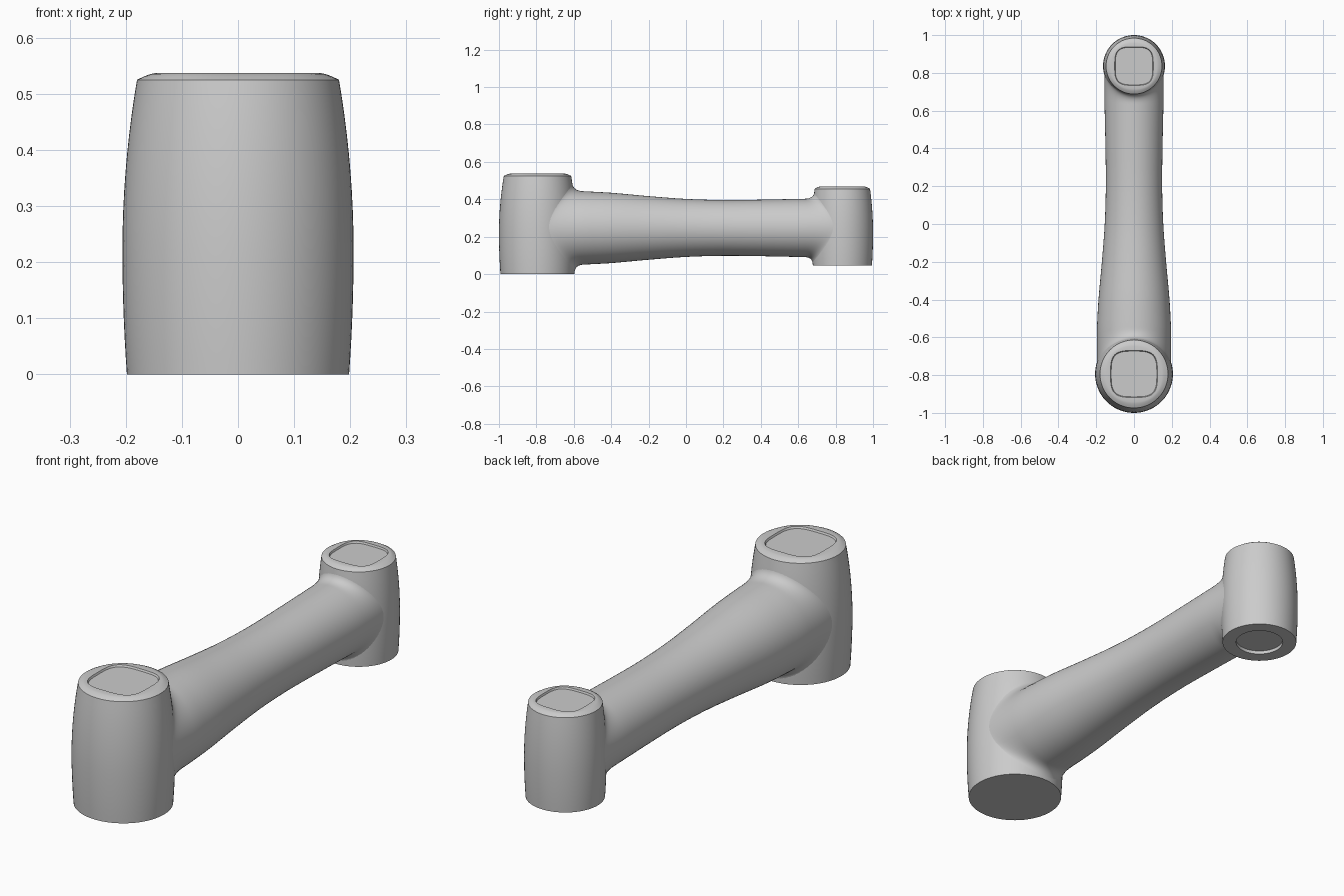
import bpy, bmesh, math

if "Cube" in bpy.data.objects:
    bpy.data.objects.remove(bpy.data.objects["Cube"])

SEG = 72
ARM_Z = 0.247
# centre y, bottom z, shoulder z, bottom / widest / top radius
BIG = dict(y=-0.794, z0=0.0, z1=0.525, rb=0.198, rm=0.206, rt=0.180)
SMALL = dict(y=0.836, z0=0.045, z1=0.456, rb=0.158, rm=0.164, rt=0.148)


def hub_radius(h, z):
    """Barrel bulge, widest at z = 0.22."""
    d = z - 0.22
    end, edge = (h["z1"], h["rt"]) if d > 0 else (h["z0"], h["rb"])
    return h["rm"] - (h["rm"] - edge) * (d / (end - 0.22)) ** 2


def loft(name, rings, angle=25):
    """Skin a list of closed point rings and cap both ends."""
    bm = bmesh.new()
    loops = [[bm.verts.new(p) for p in r] for r in rings]
    n = len(loops[0])
    for a, b in zip(loops, loops[1:]):
        for i in range(n):
            j = (i + 1) % n
            bm.faces.new((a[i], a[j], b[j], b[i]))
    bm.faces.new(loops[0])
    bm.faces.new(loops[-1])
    bmesh.ops.recalc_face_normals(bm, faces=bm.faces)
    me = bpy.data.meshes.new(name)
    bm.to_mesh(me)
    bm.free()
    ob = bpy.data.objects.new(name, me)
    bpy.context.collection.objects.link(ob)
    bpy.ops.object.select_all(action='DESELECT')
    ob.select_set(True)
    bpy.context.view_layer.objects.active = ob
    bpy.ops.object.shade_smooth_by_angle(angle=math.radians(angle))
    return ob


def hub_ring(h, r, z, n=2.0):
    """Circle (n = 2) or rounded square (n > 2) around the hub axis."""
    pts = []
    for i in range(SEG):
        t = 2 * math.pi * i / SEG
        c, s = math.cos(t), math.sin(t)
        k = r / (abs(c) ** n + abs(s) ** n) ** (1 / n)
        pts.append((k * c, h["y"] + k * s, z))
    return pts


def hub(name, h, bottom_recess=False):
    rings = []
    if bottom_recess:
        rings += [hub_ring(h, 0.100, h["z0"] + 0.015), hub_ring(h, 0.100, h["z0"])]
    # bulging wall
    for i in range(17):
        z = h["z0"] + (h["z1"] - h["z0"]) * i / 16
        rings.append(hub_ring(h, hub_radius(h, z), z))
    # rounded shoulder, flat rim and rounded-square recess
    for f, dz, n in ((0.93, 0.006, 2.1), (0.87, 0.010, 2.2), (0.82, 0.012, 2.3),
                     (0.69, 0.012, 3.5), (0.67, 0.004, 3.5)):
        rings.append(hub_ring(h, h["rt"] * f, h["z1"] + dz, n))
    return loft(name, rings)


# arm centre line stations: y, radius
ARM = [(-0.545, 0.196), (-0.4, 0.188), (-0.2, 0.170), (0.0, 0.155),
       (0.2, 0.149), (0.4, 0.151), (0.635, 0.156)]


def arm_radius(y):
    """Catmull-Rom style interpolation of the stations."""
    def slope(i):
        a, b = ARM[max(i - 1, 0)], ARM[min(i + 1, len(ARM) - 1)]
        return (b[1] - a[1]) / (b[0] - a[0])
    for i in range(len(ARM) - 1):
        (y0, r0), (y1, r1) = ARM[i], ARM[i + 1]
        if y <= y1 + 1e-9:
            d = y1 - y0
            t = (y - y0) / d
            return ((2*t**3 - 3*t*t + 1) * r0 + (t**3 - 2*t*t + t) * d * slope(i)
                    + (3*t*t - 2*t**3) * r1 + (t**3 - t*t) * d * slope(i + 1))
    return ARM[-1][1]


def arm_point(t, r, y):
    return (r * math.cos(t), y, ARM_Z + r * math.sin(t))


def collar(h, y_start, side, fillet):
    """Fillet rings flowing from the arm end onto the hub wall."""
    r = arm_radius(y_start)
    rings = []
    for k in range(1, 11):
        u = k / 10
        ring = []
        for i in range(SEG):
            t = 2 * math.pi * i / SEG
            path = [arm_point(t, r, y_start)]
            for grow, sink in ((0, 0), (fillet * math.sin(t) ** 2, 0.001)):
                x, _, z = arm_point(t, r + grow, 0)
                R = hub_radius(h, z) - sink
                path.append((x, h["y"] + side * math.sqrt(max(R * R - x * x, 0)), z))
            ring.append(tuple((1-u)**2 * a + 2*u*(1-u) * b + u*u * c
                              for a, b, c in zip(*path)))
        rings.append(ring)
    return rings


# tapered, waisted arm with a filleted collar at each end
y0, y1 = ARM[0][0], ARM[-1][0]
tube = []
for i in range(29):
    y = y0 + (y1 - y0) * i / 28
    tube.append([arm_point(2 * math.pi * k / SEG, arm_radius(y), y) for k in range(SEG)])
loft("arm", collar(BIG, y0, 1, 0.045)[::-1] + tube + collar(SMALL, y1, -1, 0.038), 40)

# end hubs
hub("large_hub", BIG)
hub("small_hub", SMALL, bottom_recess=True)
